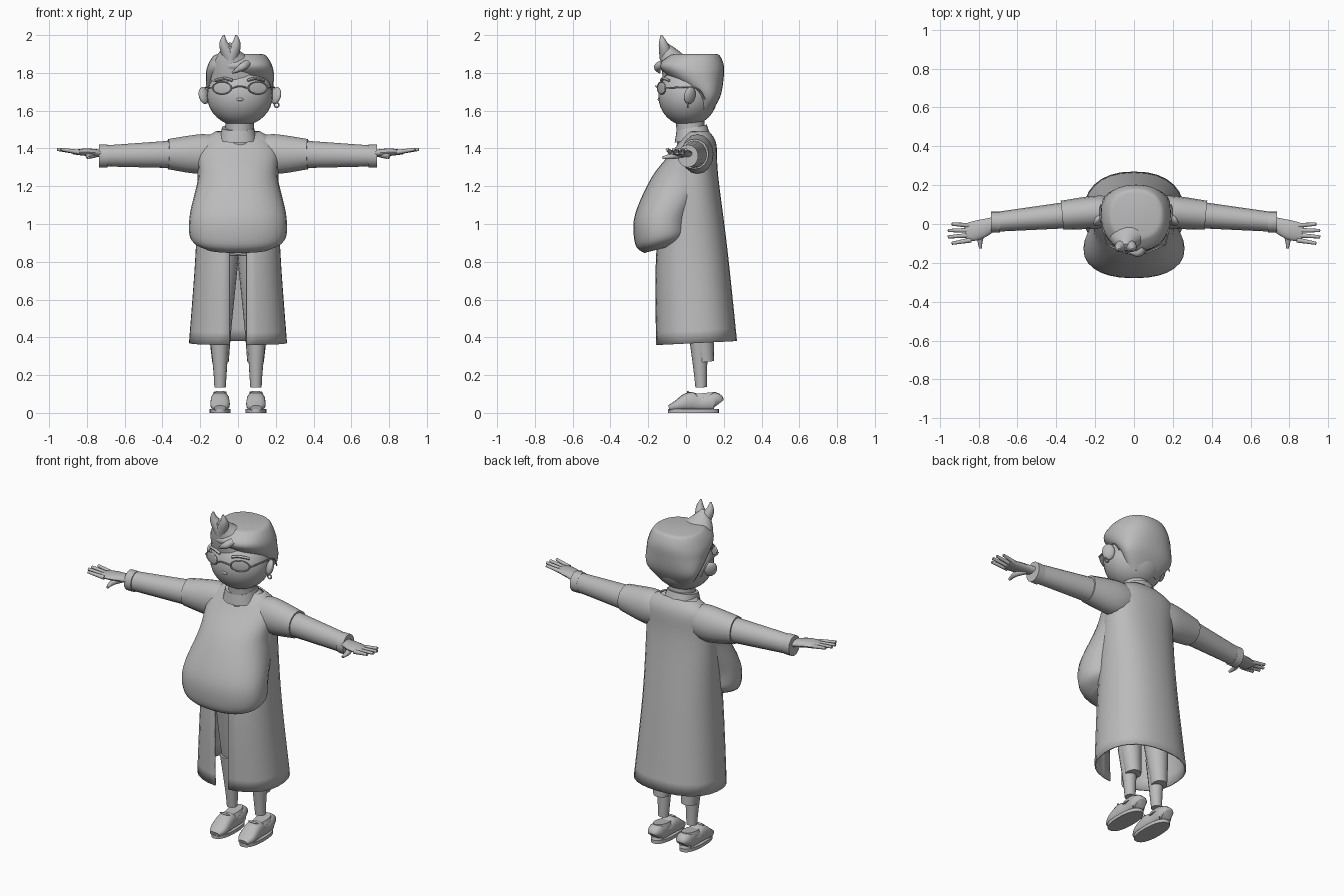
import bpy, bmesh, math
from mathutils import Vector

default_cube = bpy.data.objects.get("Cube")
if default_cube:
    bpy.data.objects.remove(default_cube, do_unlink=True)

colour = (.5, .5, .5, 1)
grey = bpy.data.materials.new("plain_grey")
grey.use_nodes = True
grey.diffuse_color = colour
grey.node_tree.nodes["Principled BSDF"].inputs["Base Color"].default_value = colour


def finish(obj, name):
    """Name, colour and smooth a part."""
    obj.name = name
    obj.data.materials.append(grey)
    bpy.ops.object.select_all(action="DESELECT")
    obj.select_set(True)
    bpy.context.view_layer.objects.active = obj
    bpy.ops.object.shade_smooth_by_angle(angle=math.pi / 4)
    return obj


def spline(stations, steps=5):
    """Pass a smooth curve through a few stations of equal length."""
    padded = [stations[0], *stations, stations[-1]]
    for before, start, end, after in zip(padded, padded[1:], padded[2:], padded[3:]):
        for step in range(steps):
            t = step / steps
            yield [q + t * (r - p) / 2 + t * t * (p - 2.5 * q + 2 * r - s / 2)
                   + t ** 3 * ((s - p) / 2 + 1.5 * (q - r))
                   for p, q, r, s in zip(before, start, end, after)]
    yield stations[-1]


def skin(name, rings, closed=True):
    """Join rings of points into a surface, capping both ends when closed."""
    bm = bmesh.new()
    rows = [[bm.verts.new(point) for point in ring] for ring in rings]
    count = len(rows[0])
    for lower, upper in zip(rows, rows[1:]):
        for i in range(count if closed else count - 1):
            j = (i + 1) % count
            bm.faces.new((lower[i], lower[j], upper[j], upper[i]))
    if closed:
        bm.faces.new(rows[0])
        bm.faces.new(rows[-1])
    bmesh.ops.recalc_face_normals(bm, faces=bm.faces)
    mesh = bpy.data.meshes.new(name)
    bm.to_mesh(mesh)
    bm.free()
    obj = bpy.data.objects.new(name, mesh)
    bpy.context.collection.objects.link(obj)
    return finish(obj, name)


def bulge(value, squareness):
    return math.copysign(abs(value) ** (2 / squareness), value)


def layers(name, rows, centre=0, gap=0, tilt=lambda z: 0, squareness=2.3, count=28):
    """Stack slices (height, front, back, half width), optionally split at the front."""
    rings = []
    for z, front, back, width in spline(rows):
        start = math.asin((gap / width) ** (squareness / 2))
        ring = []
        for i in range(count + (gap > 0)):
            angle = start + (math.tau - 2 * start) * i / count
            x = centre + width * bulge(math.sin(angle), squareness)
            depth = (front - back) / 2 * bulge(math.cos(angle), squareness)
            ring.append((x, (front + back) / 2 + depth, z + tilt(z) * depth))
        rings.append(ring)
    return skin(name, rings, closed=not gap)


def sweep(name, stations, side=1, centre=0, squareness=2, count=16):
    """Tube through stations (x, y, z, radius[, second radius]), mirrored by side."""
    path = [(centre + side * x, *rest) for x, *rest in spline(stations)]
    points = [Vector(station[:3]) for station in path]
    whole = (points[-1] - points[0]).normalized()
    up = Vector((0, 1, 0)) if abs(whole.z) > .7 else Vector((0, 0, 1))
    rings = []
    for i, point in enumerate(points):
        along = points[min(i + 1, len(points) - 1)] - points[max(i - 1, 0)]
        across = up.cross(along).normalized()
        over = along.cross(across).normalized()
        ring = []
        for k in range(count):
            angle = math.tau * k / count
            ring.append(point + across * path[i][3] * bulge(math.cos(angle), squareness)
                        + over * path[i][-1] * bulge(math.sin(angle), squareness))
        rings.append(ring)
    return skin(name, rings)


def ball(name, location, size, rotation=(0, 0, 0)):
    bpy.ops.mesh.primitive_uv_sphere_add(location=location, rotation=rotation)
    bpy.context.object.scale = size
    return finish(bpy.context.object, name)


def hoop(name, location, radius, rotation, scale=(1, 1, 1)):
    bpy.ops.mesh.primitive_torus_add(major_radius=radius, minor_radius=wire, minor_segments=8,
                                     location=location, rotation=rotation)
    bpy.context.object.scale = scale
    return finish(bpy.context.object, name)


wire = .004
head_x = .01
upright = math.pi / 2

# Shirt with the big belly, sagging towards the front
layers("shirt_belly", [(.87, -.22, -.04, .17), (.92, -.27, .02, .25), (1.05, -.27, .04, .255),
                       (1.25, -.18, .15, .21), (1.4, -.06, .16, .21), (1.49, 0, .11, .1)],
       tilt=lambda z: max(0, 2 - 2 * z))

# Long coat, open down the front
coat = layers("long_coat", [(.37, -.16, .27, .26), (.85, -.16, .22, .225), (1.25, -.1, .17, .215),
                            (1.42, -.04, .16, .205), (1.49, .01, .12, .12)],
              gap=.045, tilt=lambda z: .05)
coat.modifiers.new("thickness", "SOLIDIFY").thickness = .008

# Neck and collar
sweep("neck", [(head_x, .03, 1.4, .075), (head_x, .02, 1.57, .075)])
layers("collar", [(1.45, -.06, .13, .1), (1.51, -.05, .11, .085)], tilt=lambda z: .2)

# Head and face
ball("head", (head_x, .01, 1.68), (.174, .157, .162))
ball("nose", (head_x, -.14, 1.66), (.02, .01, .01))
ball("mouth", (head_x, -.12, 1.61), (.03, .008, wire))

# Hair: cap, swept-up fringe with two points, and a loose lock
layers("hair", [(1.57, .04, .12, .09), (1.67, .05, .18, .165), (1.78, -.09, .2, .18),
                (1.84, -.14, .2, .17), (1.89, -.09, .18, .14), (1.9, -.06, .16, .11)], centre=head_x)
sweep("fringe", [(-.02, -.04, 1.8, .13, .09), (-.04, -.08, 1.88, .08, .06), (-.04, -.12, 1.95, .02, .02)])
for name, tip in (("right", -.075), ("left", -.01)):
    sweep(name + "_hair_point", [(-.04, -.1, 1.88, .04), (tip, -.12, 1.95, .025), (tip, -.13, 2, .005)])
sweep("hair_lock", [(.05, -.12, 1.85, .02), (.02, -.15, 1.83, .02), (-.03, -.14, 1.8, wire)])

# Glasses
sweep("glasses_bridge", [(-.04, -.15, 1.72, wire), (0, -.16, 1.73, wire), (.04, -.15, 1.72, wire)],
      centre=head_x)

for name, side in (("left", 1), ("right", -1)):
    # Lens, temple, brow and ear
    lens_at = (head_x + side * .095, -.13, 1.72)
    turn = (upright, 0, side * .4)
    hoop(name + "_glasses_rim", lens_at, .054, turn, scale=(1, .6, 1))
    ball(name + "_lens", lens_at, (.05, .03, wire), turn)
    sweep(name + "_temple", [(.15, -.11, 1.72, wire), (.185, .05, 1.72, wire), (.18, .1, 1.66, wire)],
          side, head_x, count=8)
    sweep(name + "_brow", [(.04, -.13, 1.76, .008), (.08, -.12, 1.77, .008), (.13, -.09, 1.76, .008)],
          side, head_x, count=8)
    ball(name + "_ear", (head_x + side * .19, .02, 1.68), (.02, .036, .046), (0, side * .25, side * .7))

    # Short sleeve over a long sleeve with a cuff
    sweep(name + "_short_sleeve", [(.1, .06, 1.38, .08, .09), (.2, .06, 1.37, .085, .105),
                                   (.37, .045, 1.37, .075, .08)], side)
    sweep(name + "_long_sleeve", [(.3, .05, 1.37, .07, .075), (.72, .01, 1.36, .05, .055)], side)
    sweep(name + "_cuff", [(.69, .01, 1.36, .055, .06), (.735, .01, 1.36, .055, .06)], side)

    # Hand with fingers fanned around the palm
    sweep(name + "_palm", [(.7, .01, 1.37, .03, .02), (.8, -.03, 1.38, .05, .02),
                           (.87, -.045, 1.38, .045, .012)], side)
    for i, finger in enumerate(("index", "middle", "ring", "little")):
        fan = i - 1.5
        sweep(f"{name}_{finger}_finger", [(.84, fan * .025 - .045, 1.38, .013),
                                          (.96 - .01 * fan * fan, fan * .033 - .05, 1.395, .008)], side)
    sweep(name + "_thumb", [(.76, -.02, 1.37, .02), (.79, -.07, 1.36, .016), (.79, -.125, 1.35, .007)], side)

    # Trouser leg and shin
    sweep(name + "_trouser_leg", [(.085, .05, .84, .09), (.095, .08, .5, .065), (.093, .105, .27, .044)], side)
    sweep(name + "_shin", [(.1, .065, .45, .055), (.095, .075, .24, .037), (.095, .08, .135, .03)], side)

    # Shoe: stations follow its length, then sole, ankle collar and laces
    profile = [(-.09, .03, .03), (-.05, .05, .055), (.02, .05, .1), (.08, .045, .08),
               (.15, .045, .1), (.17, .03, .07)]
    shoe_x = side * .095
    sweep(name + "_shoe", [(shoe_x, y, .01 + height / 2, width, height / 2) for y, width, height in profile],
          squareness=2.6)
    layers(name + "_sole", [(0, -.094, .174, .055), (.02, -.094, .174, .055)], centre=shoe_x)
    layers(name + "_ankle_collar", [(.08, .02, .16, .045), (.105, .03, .16, .035)], centre=shoe_x,
           tilt=lambda z: .1)
    for lace in range(3):
        rise = lace * .02
        ball(f"{name}_lace_{lace + 1}", (shoe_x, rise - .03, rise + .07), (.035, .006, .006))

hoop("earring", (head_x + .195, .01, 1.63), .012, (upright, 0, 0))
